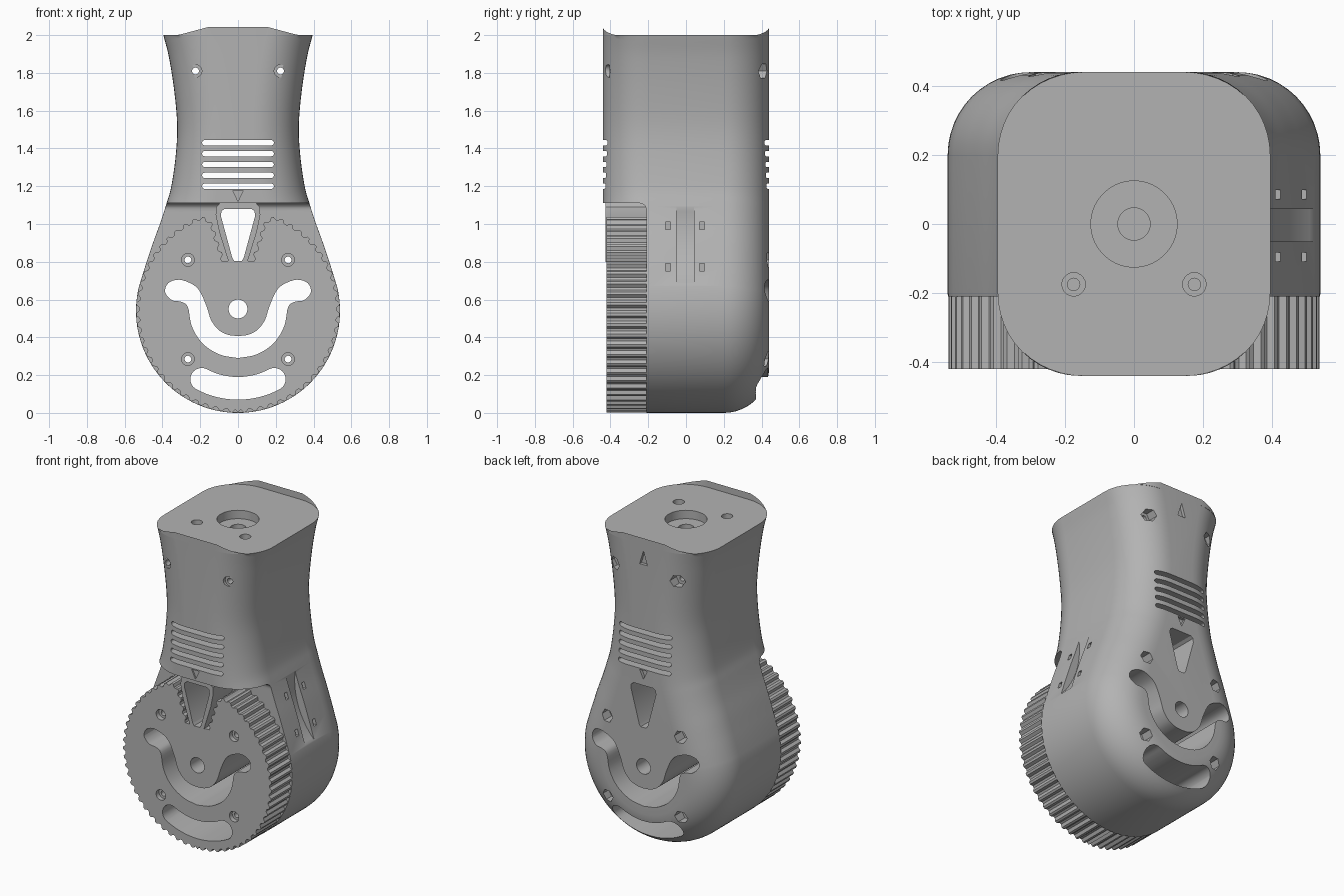
import bpy, bmesh
from math import sin, cos, pi, radians
from mathutils import Vector

old = bpy.data.objects.get("Cube")
if old:
    bpy.data.objects.remove(old)

grey = bpy.data.materials.new("plain_grey")
grey.use_nodes = True
colour = (0.45, 0.45, 0.45, 1)
grey.diffuse_color = colour
grey.node_tree.nodes["Principled BSDF"].inputs["Base Color"].default_value = colour

HUB = 0.54          # height and radius of the round lower end
FRONT, STEP, BACK = -0.44, -0.21, 0.44
EDGE = 0.24         # rounding of the long edges


def smooth(pts, n=6):
    """Catmull-Rom curve through open 2D points."""
    p = [Vector(q) for q in pts]
    p = [2 * p[0] - p[1]] + p + [2 * p[-1] - p[-2]]
    out = []
    for a, b, c, d in zip(p, p[1:], p[2:], p[3:]):
        for i in range(n):
            t = i / n
            out.append(0.5 * (2 * b + (c - a) * t + (2 * a - 5 * b + 4 * c - d) * t * t
                              + (3 * b - a - 3 * c + d) * t ** 3))
    return out + [p[-2]]


def arc(x, z, r, a0, a1, n):
    return [Vector((x + r * cos(radians(a0 + (a1 - a0) * i / n)),
                    z + r * sin(radians(a0 + (a1 - a0) * i / n)))) for i in range(n + 1)]


def mirrored(half):
    """Close a right-hand half outline with its left-hand copy."""
    left = [Vector((-p[0], p[1])) for p in reversed(half) if abs(p[0]) > 1e-4]
    return [Vector(p) for p in half] + left


def circle(x, z, r, n=24):
    return arc(x, z, r, 0, 360, n)[:-1]


def rect(x0, x1, z0, z1):
    return [(x0, z0), (x1, z0), (x1, z1), (x0, z1)]


def prism(bm, outline, lo, hi, axis="y"):
    """Extrude an outline along y, or along z when axis is z."""
    put = (lambda p, d: (p[0], d, p[1])) if axis == "y" else (lambda p, d: (p[0], p[1], d))
    a = [bm.verts.new(put(p, lo)) for p in outline]
    b = [bm.verts.new(put(p, hi)) for p in outline]
    bm.faces.new(a)
    bm.faces.new(b)
    for i in range(len(a)):
        j = (i + 1) % len(a)
        bm.faces.new((a[i], a[j], b[j], b[i]))


def finish(bm, name, hidden=False):
    bmesh.ops.recalc_face_normals(bm, faces=bm.faces)
    mesh = bpy.data.meshes.new(name)
    bm.to_mesh(mesh)
    bm.free()
    mesh.materials.append(grey)
    obj = bpy.data.objects.new(name, mesh)
    bpy.context.collection.objects.link(obj)
    obj.hide_render = obj.hide_viewport = hidden
    return obj


def cut(obj, cutters, angle=30):
    for c in cutters:
        mod = obj.modifiers.new(c.name, "BOOLEAN")
        mod.operation, mod.solver, mod.object = "DIFFERENCE", "EXACT", c
    graph = bpy.context.evaluated_depsgraph_get()
    mesh = bpy.data.meshes.new_from_object(obj.evaluated_get(graph))
    obj.modifiers.clear()
    obj.data = mesh
    bpy.ops.object.select_all(action="DESELECT")
    obj.select_set(True)
    bpy.context.view_layer.objects.active = obj
    bpy.ops.object.shade_smooth_by_angle(angle=radians(angle))


# Body: waisted neck flowing into the round hub, with rounded long edges
neck = smooth([(0.395, 2), (0.365, 1.88), (0.337, 1.7), (0.322, 1.52), (0.33, 1.36),
               (0.353, 1.2), (0.378, 1.11), (0.41, 1.01), (0.45, 0.9), (0.49, 0.78)])
side = neck + arc(0, HUB, HUB, 14, -90, 36)
outline = mirrored(side)
normals = []
for i, p in enumerate(outline):
    t = outline[min(i + 1, len(outline) - 1)] - outline[max(i - 1, 0)]
    n = Vector((-t.y, t.x)).normalized()
    normals.append(Vector((n.x / abs(n.x), 0)) if i in (0, len(outline) - 1) else n)

quarter = [i * pi / 24 for i in range(13)]
layers = [(FRONT + EDGE * (1 - sin(a)), EDGE * (1 - cos(a))) for a in reversed(quarter)]
layers += [(BACK - EDGE * (1 - sin(a)), EDGE * (1 - cos(a))) for a in quarter]
inward = -1 if normals[0].x > 0 else 1
bm = bmesh.new()
rings = []
for y, inset in layers:
    ring = [p + n * inset * inward for p, n in zip(outline, normals)]
    rings.append([bm.verts.new((q.x, y, q.y)) for q in ring])
for a, b in zip(rings, rings[1:]):
    for i in range(len(a)):
        j = (i + 1) % len(a)
        bm.faces.new((a[i], a[j], b[j], b[i]))
bm.faces.new(rings[0])
bm.faces.new(rings[-1])
body = finish(bm, "body")

# Toothed wheel: outline with a wedge notch, stepped evenly into teeth
rim = arc(0, HUB, 0.538, -90, 64, 90)
rim += smooth([(0.2, 1.04), (0.155, 1.025), (0.13, 0.99), (0.115, 0.94), (0.065, 0.79)])
pitch = 0.0565 / 4
path, rest = [rim[0]], 0.0
for a, b in zip(rim, rim[1:]):
    length, at = (b - a).length, pitch - rest
    while at <= length:
        path.append(a.lerp(b, at / length))
        at += pitch
    rest = length - (at - pitch)
half = [Vector((0, path[0].y))]
for i in range(1, len(path) - 1):
    t = (path[i + 1] - path[i - 1]).normalized()
    half.append(path[i] + Vector((-t.y, t.x)) * (0.016 if i % 4 < 2 else 0))
half.append(Vector((0, half[-1].y)))
bm = bmesh.new()
prism(bm, mirrored(half), -0.42, STEP + 0.005)
wheel = finish(bm, "toothed_wheel")

# Wedge that sits in the notch
bm = bmesh.new()
prism(bm, mirrored([(0.05, 0.8), (0.1, 0.96), (0.118, 1.05), (0.115, 1.09), (0.095, 1.112)]),
      -0.425, STEP + 0.005)
wedge = finish(bm, "notch_wedge")

# Cutter: clearance for the wheel under the neck
bm = bmesh.new()
corner = [(-0.8, -0.3), (STEP, -0.3)] + arc(STEP - 0.035, 1.075, 0.035, 0, 90, 6) + [(-0.8, 1.11)]
a = [bm.verts.new((-0.8, p[0], p[1])) for p in corner]
face = bm.faces.new(a)
ext = bmesh.ops.extrude_face_region(bm, geom=[face])
bmesh.ops.translate(bm, vec=(1.6, 0, 0),
                    verts=[v for v in ext["geom"] if isinstance(v, bmesh.types.BMVert)])
clearance = finish(bm, "wheel_clearance_cutter", True)

# Cutter: everything that runs right through from front to back
bm = bmesh.new()
smile = smooth([(0, 0.29), (0.1, 0.31), (0.19, 0.37), (0.245, 0.46), (0.265, 0.56),
                (0.3, 0.588), (0.35, 0.597), (0.386, 0.64), (0.368, 0.688), (0.31, 0.705),
                (0.24, 0.68), (0.2, 0.64), (0.165, 0.56), (0.142, 0.49), (0.1, 0.437),
                (0.05, 0.413), (0, 0.407)], 4)
tri = [(0.02, 0.805), (0.03, 0.82), (0.09, 1.04), (0.088, 1.068), (0.07, 1.08)]
end = radians(28)
slot = arc(0, HUB, 0.47, -90, -62, 8)
slot += arc(0.41 * sin(end), HUB - 0.41 * cos(end), 0.06, -62, 118, 10)[1:-1]
slot += arc(0, HUB, 0.35, -62, -90, 8)
slot[0].x = slot[-1].x = 0
shapes = [mirrored(smile), mirrored(tri), mirrored(slot), circle(0, 0.55, 0.05)]
for k in range(5):
    z = 1.2 + 0.0575 * k
    shapes.append(mirrored(arc(0.176, z, 0.014, -90, 90, 8)))
screws = [(s * x, z) for s in (-1, 1) for x, z in ((0.225, 1.81), (0.265, 0.81), (0.265, 0.285))]
shapes += [circle(x, z, 0.018, 16) for x, z in screws]
for s in shapes:
    prism(bm, s, -0.7, 0.7)
for x in (-0.175, 0.175):
    prism(bm, circle(x, -0.175, 0.018, 16), 1.88, 2.1, "z")
prism(bm, circle(0, 0, 0.047), 1.75, 2.1, "z")
through = finish(bm, "through_cutter", True)

# Cutter: screw head recesses, nut pockets, arrow marks, top recess
bm = bmesh.new()
for x, z in screws:
    prism(bm, circle(x, z, 0.034, 20), -0.7, -0.405 if z > 1 else -0.39)
    prism(bm, circle(x, z, 0.042, 6), 0.36, 0.7)
for lo, hi in ((-0.7, -0.43), (0.42, 0.7)):
    prism(bm, [(0, 1.12), (0.028, 1.178), (-0.028, 1.178)], lo, hi)
prism(bm, [(-0.028, 1.87), (0.028, 1.87), (0, 1.96)], 0.42, 0.7)
for x in (-0.175, 0.175):
    prism(bm, circle(x, -0.175, 0.034, 20), 1.96, 2.1, "z")
prism(bm, circle(0, 0, 0.125, 40), 1.945, 2.1, "z")
pockets = finish(bm, "pocket_cutter", True)

# Cutter: tie-strap hollow and its four square holes on the left flank
bm = bmesh.new()
prism(bm, circle(0.9, 1.035, 0.52, 96), -0.05, 0.043)
for y in (-0.095, 0.085):
    for z in (0.77, 0.99):
        prism(bm, rect(0.36, 0.7, z - 0.02, z + 0.02), y - 0.013, y + 0.013)
strap = finish(bm, "strap_cutter", True)

cut(body, [clearance, through, pockets, strap])
cut(wheel, [through, pockets], 20)
cut(wedge, [through], 20)
